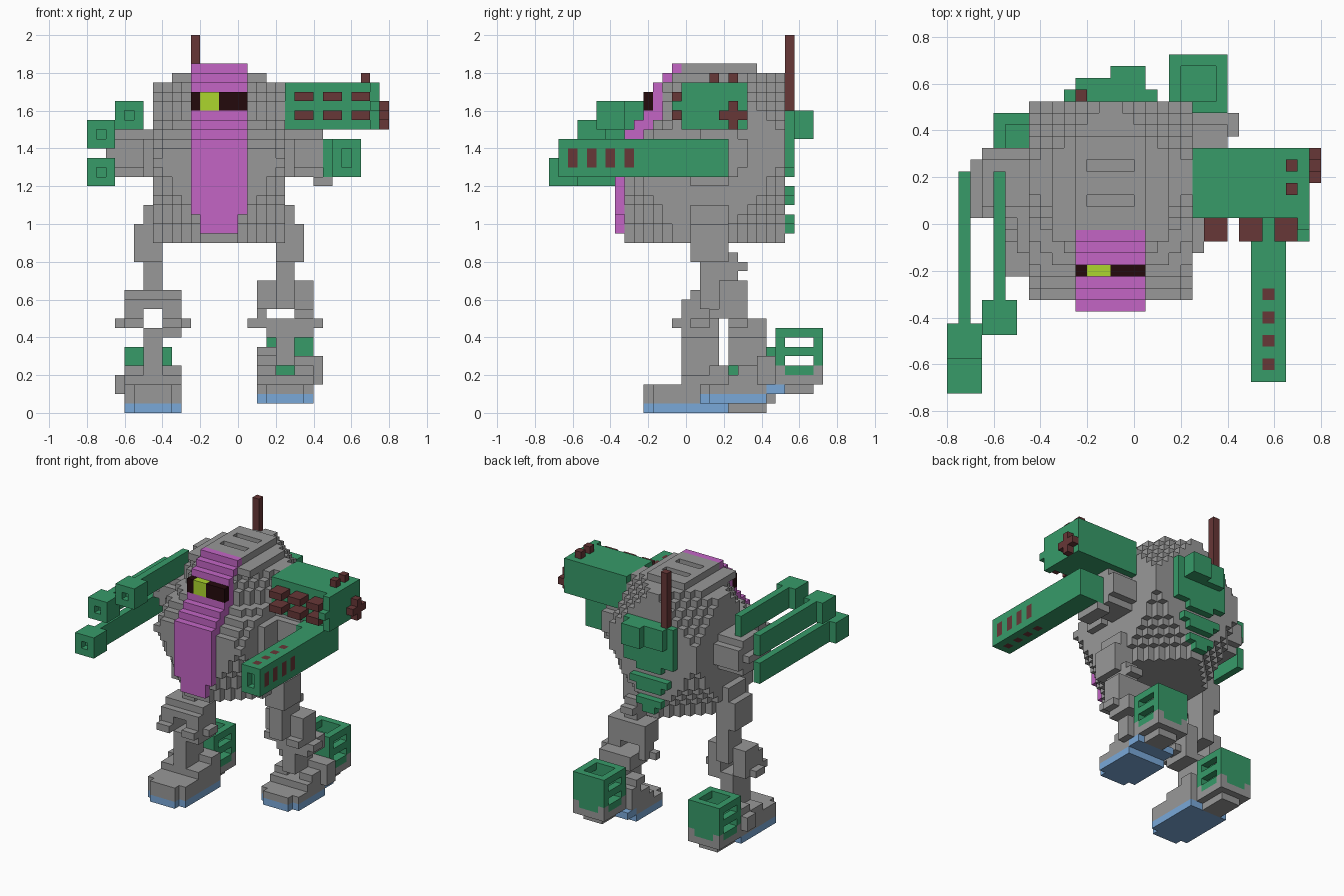
import bpy
from mathutils import Vector

old = bpy.data.objects.get("Cube")
if old:
    bpy.data.objects.remove(old, do_unlink=True)

S = 0.05          # edge of one block
Y0 = -0.725       # front edge of the block grid


def linear(c):
    c /= 255
    return c / 12.92 if c < 0.04045 * 255 / 255 else ((c + 0.055) / 1.055) ** 2.4


MATS = {}
for name, rgb in {"grey": (152, 152, 152), "green": (55, 155, 105), "pink": (195, 101, 197),
                  "brown": (103, 55, 55), "blue": (122, 169, 217), "black": (36, 10, 12),
                  "lime": (172, 214, 45)}.items():
    col = (*[linear(c) for c in rgb], 1)
    m = bpy.data.materials.new(name)
    m.use_nodes = True
    m.diffuse_color = col
    bsdf = m.node_tree.nodes["Principled BSDF"]
    bsdf.inputs["Base Color"].default_value = col
    bsdf.inputs["Roughness"].default_value = 0.8
    MATS[name] = m


def fill(cells, colour, x0, x1, y0, y1, z0, z1):
    """Fill a box of blocks with a colour; colour None carves it away."""
    for i in range(round(x0 / S), round(x1 / S)):
        for j in range(round((y0 - Y0) / S), round((y1 - Y0) / S)):
            for k in range(round(z0 / S), round(z1 / S)):
                if colour:
                    cells[i, j, k] = colour
                else:
                    cells.pop((i, j, k), None)


def build(name, cells):
    """Make a mesh of the outer faces of a set of blocks."""
    verts, faces, mats = {}, [], []
    slots = sorted(set(cells.values()))
    for cell, colour in cells.items():
        for axis in range(3):
            for side in (0, 1):
                near = list(cell)
                near[axis] += 2 * side - 1
                if tuple(near) in cells:
                    continue
                quad = []
                for a, b in ((0, 0), (1, 0), (1, 1), (0, 1)):
                    p = list(cell)
                    p[axis] += side
                    p[(axis + 1) % 3] += a
                    p[(axis + 2) % 3] += b
                    quad.append(verts.setdefault(tuple(p), len(verts)))
                faces.append(quad if side else quad[::-1])
                mats.append(slots.index(colour))
    me = bpy.data.meshes.new(name)
    me.from_pydata([Vector((x * S, Y0 + y * S, z * S)) for x, y, z in verts], [], faces)
    for s in slots:
        me.materials.append(MATS[s])
    for poly, m in zip(me.polygons, mats):
        poly.material_index = m
    bpy.context.collection.objects.link(bpy.data.objects.new(name, me))


def part(name, *boxes, mirror=False, dy=0, dz=0):
    """Build a part from boxes, optionally mirrored about the body centre x = -0.1."""
    cells = {}
    for colour, x0, x1, y0, y1, z0, z1 in boxes:
        if mirror:
            x0, x1 = -0.2 - x1, -0.2 - x0
        fill(cells, colour, x0, x1, y0 + dy, y1 + dy, z0 + dz, z1 + dz)
    build(name, cells)


# Body: sloped front, stepped top, corners cut in steps
def front(k):
    return max(7, k - 21) if k < 32 else max(10, k - 23)


def in_body(i, j, k):
    cu, cf, cb = min(i + 9, 4 - i), j - front(k) - 1, 24 - j
    if k == 36:
        return cu >= 4 and cb >= 3
    if k == 35 and cu < 2:
        return False
    if 28 <= k <= 33 and cf < 1:               # recess beside the face plate
        return False
    front_ok = k == 35 or cu + cf + 0.65 * min(k - 18, 34 - k) >= 5
    return front_ok and cu + cb + 0.8 * (k - 18) >= 6 and cu + cb + 34 - k >= 5


body = {(i, j, k): "grey" for k in range(18, 37) for i in range(-9, 5)
        for j in range(front(k) + 1, 25) if in_body(i, j, k)}
for y in (0.075, 0.225):                       # roof slots
    fill(body, None, -0.2, 0, y, y + S, 1.8, 1.85)

# Face plate with visor, set into the body
plate = {}
for k in range(19, 37):
    for i in range(-5, 1) if k > 20 else range(-4, 0):
        eye = "lime" if i in (-4, -3) else "black"
        plate[i, front(k), k] = eye if k in (32, 33) else "pink"
        if 28 <= k <= 33:
            plate[i, front(k) + 1, k] = "pink"
build("body", body)
build("face_plate", plate)

# Back armour and antenna
part("back_armour",
     ("green", -0.3, 0.1, 0.525, 0.575, 1.45, 1.6),
     ("green", -0.25, 0.05, 0.575, 0.625, 1.45, 1.6),
     ("green", -0.1, 0.05, 0.625, 0.675, 1.45, 1.6),
     ("green", -0.3, 0.1, 0.525, 0.575, 1.3, 1.45),
     ("green", -0.2, 0, 0.525, 0.575, 1.25, 1.3),
     ("green", -0.25, 0.05, 0.525, 0.575, 1.15, 1.2),
     ("green", -0.2, 0, 0.525, 0.575, 1.1, 1.15),
     ("green", -0.2, 0, 0.525, 0.575, 1.0, 1.05),
     ("green", -0.15, -0.05, 0.525, 0.575, 0.95, 1.0))
part("antenna", ("brown", -0.25, -0.2, 0.525, 0.575, 1.6, 2.0))

# Shoulders
shoulder = [("grey", 0.25, 0.3, -0.125, 0.025, 1.25, 1.45),
            ("grey", 0.25, 0.45, 0.025, 0.325, 1.3, 1.45),
            ("grey", 0.25, 0.45, 0.075, 0.275, 1.25, 1.5)]
part("left_shoulder", *shoulder, ("grey", 0.4, 0.5, 0.025, 0.225, 1.2, 1.25))
part("right_shoulder", *shoulder, ("grey", 0.45, 0.5, 0.025, 0.275, 1.35, 1.4), mirror=True)

# Right arm: three thin rails with hollow square tips
for n, (x, y, z) in enumerate(((-0.65, -0.475, 1.5), (-0.8, -0.575, 1.4), (-0.8, -0.725, 1.2))):
    part(f"claw_rail_{n + 1}",
         ("green", x + 0.05, x + 0.1, y + 0.15, 0.225, z, z + 0.15),
         ("green", x, x + 0.15, y, y + 0.15, z, z + 0.15),
         (None, x + 0.05, x + 0.1, y, y + 0.05, z + 0.05, z + 0.1))

# Left arm gun with vents along the barrel
vents = []
for y in (-0.625, -0.525, -0.425, -0.325):
    vents += [("brown", 0.5, 0.65, y, y + S, 1.3, 1.4),
              ("brown", 0.55, 0.6, y, y + S, 1.25, 1.45),
              ("green", 0.55, 0.6, y, y + S, 1.3, 1.4)]
part("arm_gun", ("green", 0.5, 0.65, -0.675, 0.225, 1.25, 1.45),
     ("green", 0.45, 0.5, 0.025, 0.225, 1.25, 1.45), *vents,
     (None, 0.55, 0.6, -0.675, -0.625, 1.3, 1.4))

# Missile pod
missiles = [("brown", x, x + 0.1, -0.075, 0.025, z, z + S)
            for x in (0.3, 0.45, 0.6) for z in (1.55, 1.65)]
part("missile_pod", ("green", 0.25, 0.75, 0.025, 0.325, 1.5, 1.75),
     ("green", 0.7, 0.75, -0.025, 0.025, 1.5, 1.75),
     ("green", 0.7, 0.75, -0.075, -0.025, 1.6, 1.65), *missiles,
     ("brown", 0.75, 0.8, 0.225, 0.275, 1.5, 1.65),
     ("brown", 0.75, 0.8, 0.175, 0.325, 1.55, 1.6),
     ("brown", 0.65, 0.7, 0.225, 0.275, 1.75, 1.8),
     ("brown", 0.65, 0.7, 0.125, 0.175, 1.75, 1.8))

# Hips
for side, mirror in (("left", False), ("right", True)):
    part(side + "_hip", ("grey", 0.25, 0.35, 0.025, 0.225, 0.8, 1.0),
         ("grey", 0.2, 0.3, 0.025, 0.225, 0.8, 1.1), mirror=mirror)

# Thighs and knees: a slot passes through each knee from front to back
part("left_thigh", ("grey", 0.2, 0.3, 0.075, 0.275, 0.55, 0.85),
     ("grey", 0.2, 0.3, 0.225, 0.325, 0.75, 0.8))
part("left_knee", ("grey", 0.1, 0.4, 0.175, 0.325, 0.55, 0.7),
     ("grey", 0.1, 0.15, 0.225, 0.325, 0.45, 0.55),
     ("grey", 0.3, 0.4, 0.125, 0.325, 0.5, 0.55),
     ("grey", 0.05, 0.1, 0.225, 0.275, 0.45, 0.5),
     ("grey", 0.4, 0.45, 0.225, 0.325, 0.45, 0.5))
part("right_thigh", ("grey", 0.2, 0.3, 0.075, 0.225, 0.55, 0.85), mirror=True)
part("right_knee", ("grey", 0.1, 0.4, -0.025, 0.175, 0.55, 0.6),
     ("grey", 0.1, 0.4, 0.025, 0.175, 0.6, 0.65),
     ("grey", 0.1, 0.2, -0.025, 0.175, 0.4, 0.55),
     ("grey", 0.3, 0.4, -0.025, 0.175, 0.45, 0.55),
     ("grey", 0.1, 0.2, -0.075, -0.025, 0.45, 0.5),
     ("grey", 0.3, 0.4, -0.075, -0.025, 0.45, 0.5),
     ("grey", 0.05, 0.1, 0.025, 0.125, 0.45, 0.5),
     ("grey", 0.4, 0.45, 0.025, 0.125, 0.45, 0.5), mirror=True)

# Lower legs: the right one stands further forward and one block lower
for side, mirror, dy, dz in (("left", False, 0, 0), ("right", True, -0.25, -0.05)):
    part(side + "_shin", ("grey", 0.2, 0.3, 0.225, 0.425, 0.25, 0.5),
         *([] if mirror else [("grey", 0.15, 0.4, 0.225, 0.425, 0.4, 0.5)]),
         mirror=mirror, dy=dy, dz=dz)
    # Foot with coloured sole and cut toe corners
    toe = 0.025 if mirror else 0.075
    extra = ([("grey", 0.1, 0.4, toe, 0.475, 0.05, 0.2),
              ("blue", 0.1, 0.4, toe, 0.475, 0.05, 0.1)] if mirror else
             [("grey", 0.1, 0.4, toe, 0.425, 0.1, 0.15),
              ("blue", 0.1, 0.4, toe, 0.425, 0.05, 0.1),
              ("blue", 0.1, 0.4, 0.425, 0.525, 0.1, 0.15),
              ("grey", 0.1, 0.2, 0.325, 0.425, 0.3, 0.35)])
    passage = [] if mirror else [(None, 0.2, 0.3, 0.225, 0.475, 0.2, 0.25),
                                 (None, 0.1, 0.4, 0.225, 0.275, 0.2, 0.25)]
    part(side + "_foot", *extra,
         *[(None, x, x + S, toe, toe + S, 0.05, 0.2) for x in (0.1, 0.35)],
         ("grey", 0.1, 0.4, 0.225, 0.425, 0.15, 0.25),
         ("grey", 0.1, 0.4, 0.375, 0.475, 0.15, 0.3),
         ("grey", 0.4, 0.45, 0.375, 0.475, 0.15, 0.25 if mirror else 0.3),
         *passage, mirror=mirror, dy=dy, dz=dz)
    # Slotted crate on the heel, open at the top, on a grey base
    part(side + "_heel_crate",
         ("green", 0.15, 0.4, 0.475, 0.725, 0.2, 0.45),
         (None, 0.2, 0.35, 0.525, 0.675, 0.25, 0.45),
         (None, 0.15, 0.4, 0.525, 0.675, 0.25, 0.3),
         (None, 0.15, 0.4, 0.525, 0.675, 0.35, 0.4),
         ("grey", 0.15, 0.4, 0.475, 0.725, 0.15, 0.2),
         ("grey", 0.2, 0.35, 0.475, 0.675, 0.1, 0.15),
         *[("grey", x, x + S, y, y + S, 0.2, 0.25) for x in (0.15, 0.35) for y in (0.475, 0.675)],
         mirror=mirror, dy=dy, dz=2 * dz)
